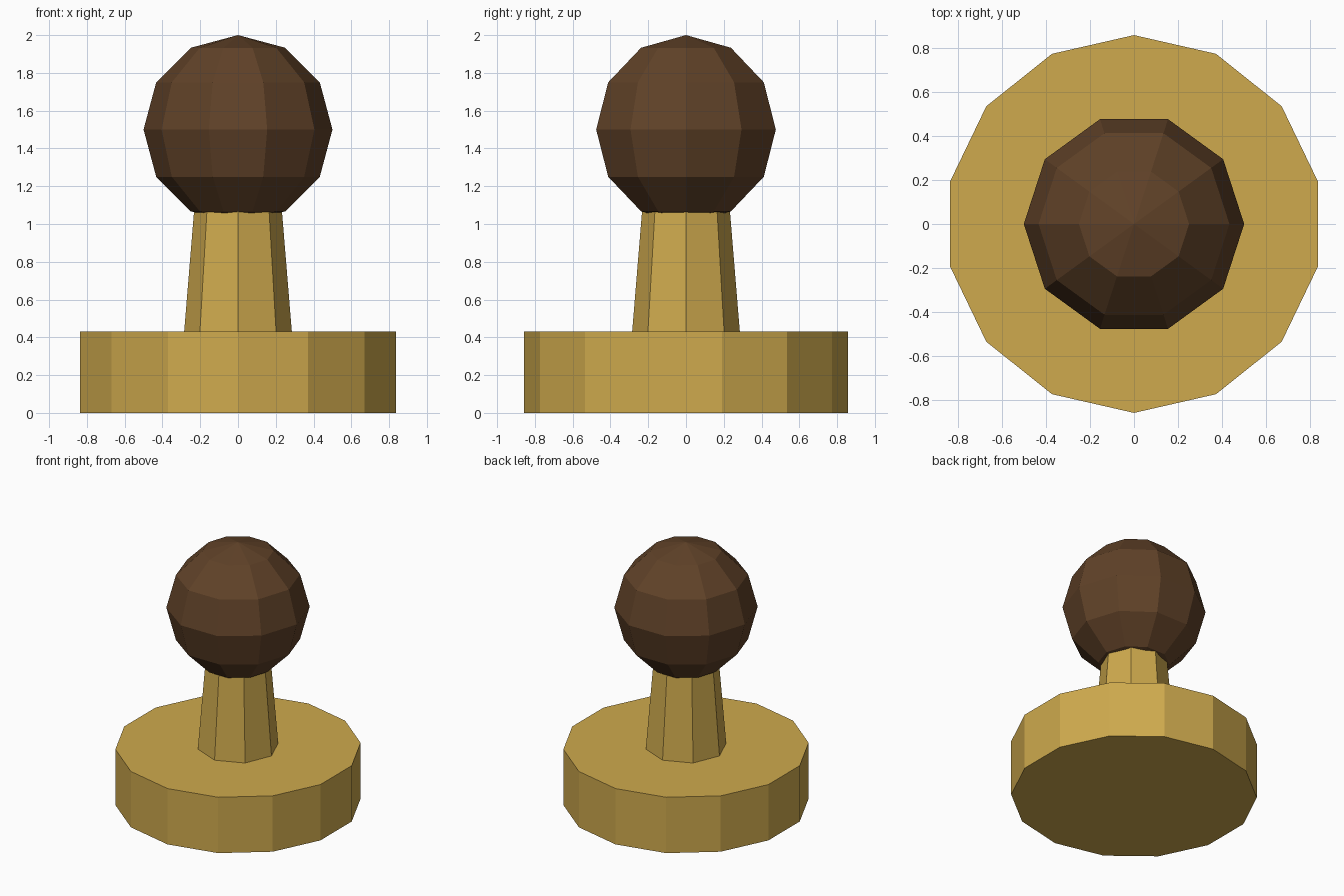
import bpy, bmesh, math

if "Cube" in bpy.data.objects:
    bpy.data.objects.remove(bpy.data.objects["Cube"])


def material(name, rgb):
    m = bpy.data.materials.new(name)
    m.diffuse_color = (*rgb, 1.0)
    m.use_nodes = True
    m.node_tree.nodes["Principled BSDF"].inputs["Base Color"].default_value = m.diffuse_color
    return m


def lathe(name, profile, sides, start, mat):
    """Flat-faced solid of revolution from (radius, z) points; radius 0 is a pole."""
    bm = bmesh.new()
    rings = []
    for r, z in profile:
        if r < 1e-6:
            rings.append([bm.verts.new((0, 0, z))] * sides)
        else:
            angles = [start + 2 * math.pi * i / sides for i in range(sides)]
            rings.append([bm.verts.new((r * math.cos(a), r * math.sin(a), z)) for a in angles])
    for low, high in zip(rings, rings[1:]):
        for i in range(sides):
            j = (i + 1) % sides
            corners = list(dict.fromkeys((low[i], low[j], high[j], high[i])))
            bm.faces.new(corners)
    for ring in (rings[0], rings[-1]):
        if len(set(ring)) > 1:
            bm.faces.new(ring)
    bmesh.ops.recalc_face_normals(bm, faces=bm.faces)
    mesh = bpy.data.meshes.new(name)
    bm.to_mesh(mesh)
    bm.free()
    mesh.materials.append(mat)
    obj = bpy.data.objects.new(name, mesh)
    bpy.context.collection.objects.link(obj)
    return obj


brass = material("brass yellow", (0.62, 0.40, 0.075))
wood = material("dark brown", (0.117, 0.054, 0.021))

# Round base plate
lathe("base", [(0.857, 0), (0.857, 0.43)], 14, math.pi / 2, brass)

# Tapered stem, running slightly into the knob
lathe("stem", [(0.285, 0.43), (0.23, 1.10)], 8, 0, brass)

# Faceted ball knob
ball = [(0.5 * math.sin(math.pi * k / 6), 1.5 - 0.5 * math.cos(math.pi * k / 6)) for k in range(7)]
lathe("knob", ball, 10, 0, wood)
